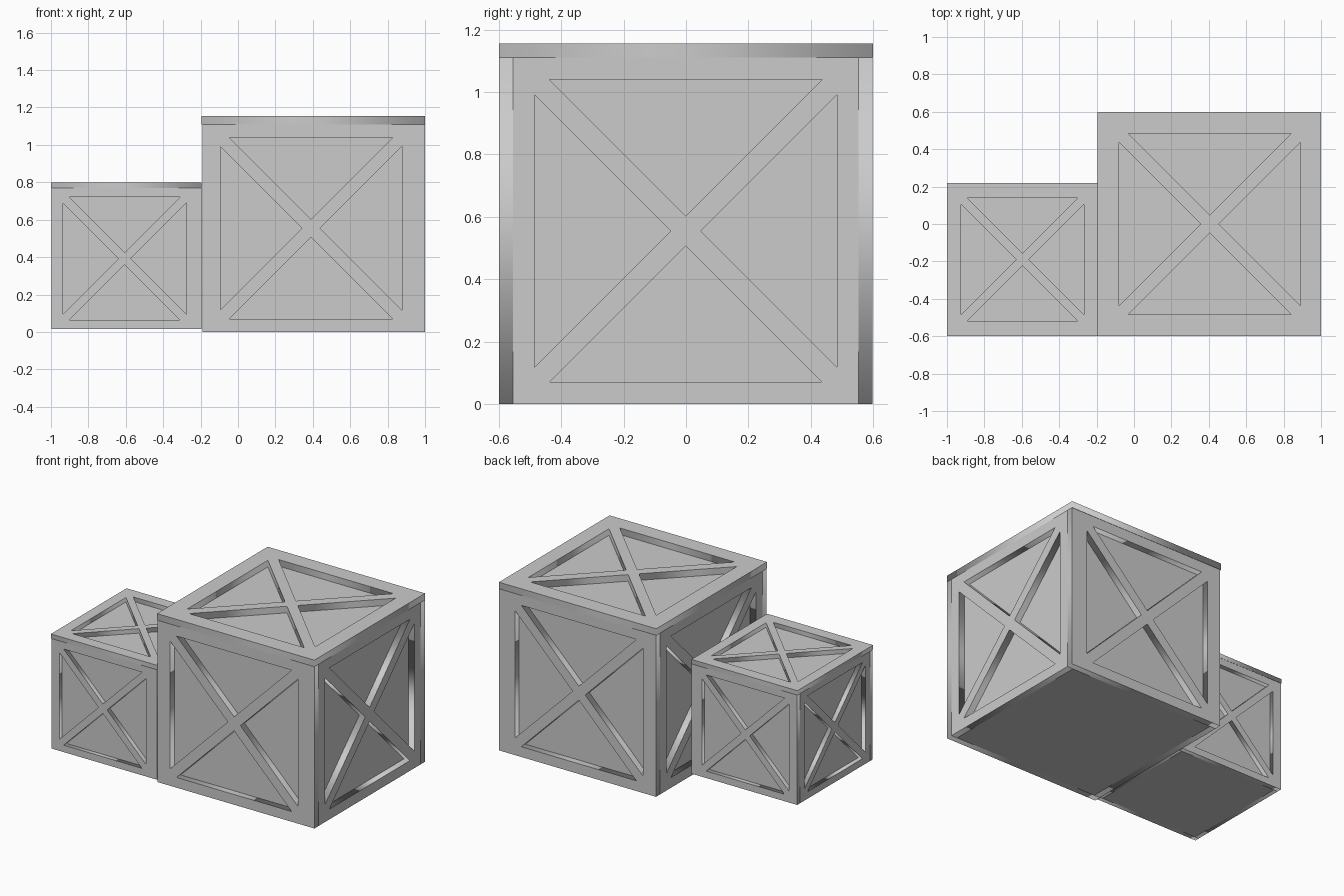
import bpy
from math import radians
from mathutils import Vector

if "Cube" in bpy.data.objects:
    bpy.data.objects.remove(bpy.data.objects["Cube"])


def box(name, lo, hi):
    lo, hi = Vector(lo), Vector(hi)
    bpy.ops.mesh.primitive_cube_add(size=1, location=(lo + hi) / 2)
    ob = bpy.context.object
    ob.name = name
    ob.scale = hi - lo
    return ob


def panel(name, outer, width, height, depth, rot, half, gap, shift=0):
    """Board with four triangular openings that leave an X brace."""
    curve = bpy.data.curves.new(name, 'CURVE')
    curve.dimensions = '2D'
    curve.fill_mode = 'BOTH'
    curve.extrude = depth / 2

    def loop(points):
        s = curve.splines.new('POLY')
        s.points.add(len(points) - 1)
        for p, (x, y) in zip(s.points, points):
            p.co = (x, y, 0, 1)
        s.use_cyclic_u = True

    w, h = width / 2, height / 2
    loop([(-w, -h), (w, -h), (w, h), (-w, h)])
    t = half - gap
    for c, s in ((1, 0), (0, 1), (-1, 0), (0, -1)):
        tri = [(gap, 0), (half, -t), (half, t)]
        loop([(x * c - y * s + shift, x * s + y * c) for x, y in tri])

    ob = bpy.data.objects.new(name, curve)
    bpy.context.collection.objects.link(ob)
    ob.rotation_euler = [radians(a) for a in rot]
    normal = ob.rotation_euler.to_matrix() @ Vector((0, 0, 1))
    ob.location = Vector(outer) - normal * depth / 2
    bpy.ops.object.select_all(action='DESELECT')
    ob.select_set(True)
    bpy.context.view_layer.objects.active = ob
    bpy.ops.object.convert(target='MESH')
    bpy.context.object.name = name


def crate(name, lo, hi, k):
    d, half, gap, e = 0.045 * k, 0.485 * k, 0.048 * k, 0.004 * k
    (x0, y0, z0), (x1, y1, z1) = lo, hi
    zt = z1 - d                       # underside of the lid
    xb, yb = x0 + e, y1 - e / 2       # body sits slightly inside the lid
    cx, cy, cz = (x0 + x1) / 2, (y0 + y1) / 2, (z0 + zt) / 2
    bw, bh = x1 - xb, zt - z0
    bx = (xb + x1) / 2
    sw, sy = yb - y0 - 2 * d, (y0 + yb) / 2

    # inner box
    box(name + "_core", (xb + d, y0 + d, z0), (x1 - d, yb - d, zt))
    # braced panels
    panel(name + "_lid", (cx, cy, z1), x1 - x0, y1 - y0, d, (0, 0, 0), half, gap, 0.003 * k)
    panel(name + "_front_panel", (bx, y0, cz), bw, bh, d, (90, 0, 0), half, gap, -0.014 * k)
    panel(name + "_back_panel", (bx, yb, cz), bw, bh, d, (90, 0, 180), half, gap, 0.01 * k)
    panel(name + "_right_panel", (x1, sy, cz), sw, bh, d, (90, 0, 90), half, gap)
    panel(name + "_left_panel", (xb, sy, cz), sw, bh, d, (90, 0, -90), half, gap)


crate("large_crate", (-0.195, -0.6, 0), (1.0, 0.6, 1.155), 1.0)
crate("small_crate", (-1.0, -0.6, 0.015), (-0.196, 0.22, 0.8), 0.68)
